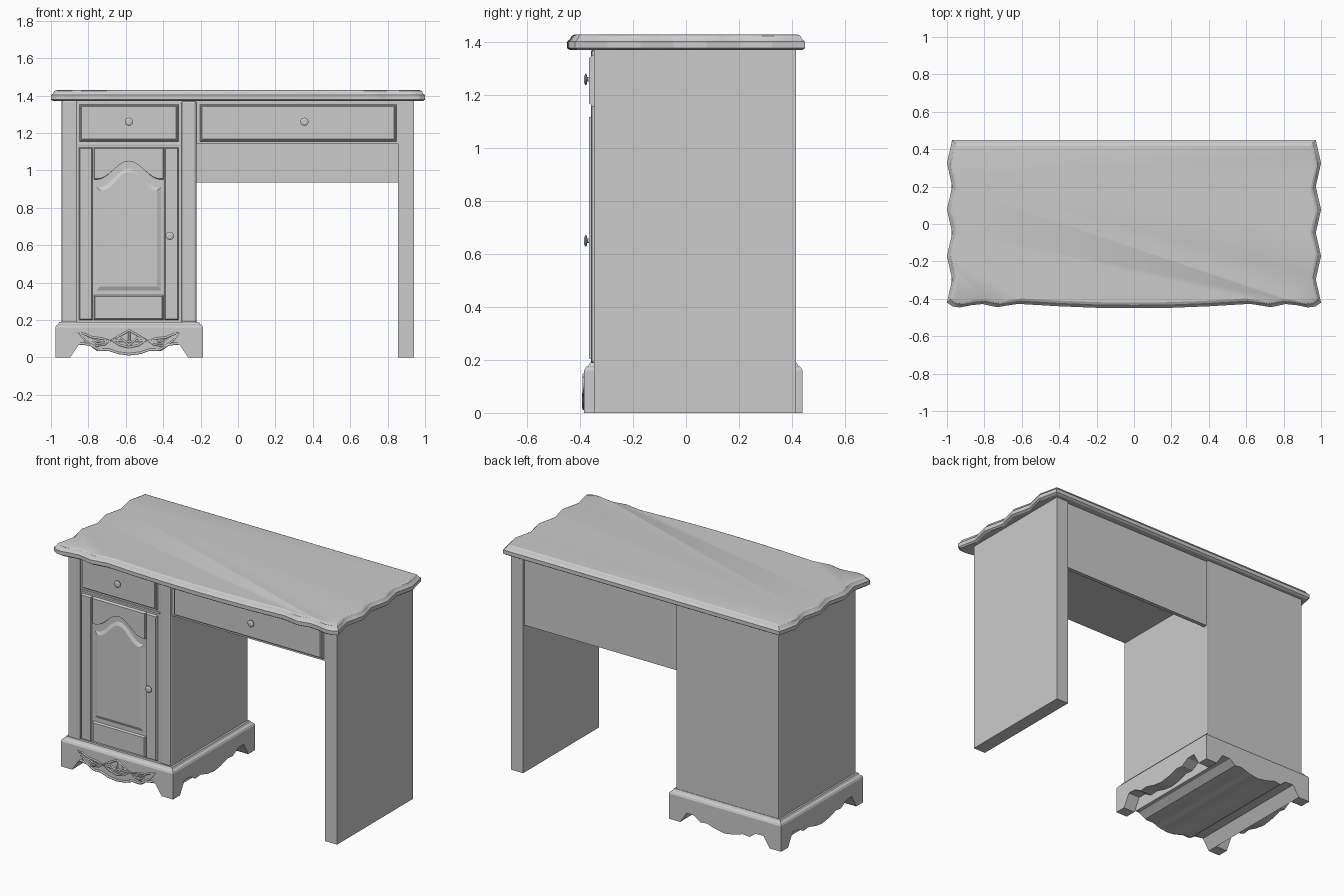
import bpy, bmesh
from math import cos, sin, pi, radians

if "Cube" in bpy.data.objects:
    bpy.data.objects.remove(bpy.data.objects["Cube"], do_unlink=True)

GREY = (0.6, 0.6, 0.6, 1)
mat = bpy.data.materials.new("plain grey")
mat.use_nodes = True
mat.diffuse_color = GREY
mat.node_tree.nodes["Principled BSDF"].inputs["Base Color"].default_value = GREY


def loft(name, rings, bevel=0.0, smooth=True):
    """Closed solid through equal-length rings of 3D points."""
    bm = bmesh.new()
    vs = [[bm.verts.new(p) for p in ring] for ring in rings]
    n = len(vs[0])
    for a, b in zip(vs, vs[1:]):
        for i in range(n):
            j = (i + 1) % n
            bm.faces.new((a[i], a[j], b[j], b[i]))
    bm.faces.new(vs[0][::-1])
    bm.faces.new(vs[-1])
    bmesh.ops.recalc_face_normals(bm, faces=bm.faces)
    me = bpy.data.meshes.new(name)
    bm.to_mesh(me)
    bm.free()
    me.materials.append(mat)
    ob = bpy.data.objects.new(name, me)
    bpy.context.collection.objects.link(ob)
    if bevel:
        m = ob.modifiers.new("edge", "BEVEL")
        m.width, m.segments = bevel, 2
    elif smooth:
        bpy.ops.object.select_all(action="DESELECT")
        ob.select_set(True)
        bpy.context.view_layer.objects.active = ob
        bpy.ops.object.shade_smooth_by_angle(angle=radians(25))
    return ob


def rect(x0, x1, y0, y1, z):
    return [(x0, y0, z), (x1, y0, z), (x1, y1, z), (x0, y1, z)]


def box(name, x0, x1, y0, y1, z0, z1, bevel=0.0):
    return loft(name, [rect(x0, x1, y0, y1, z0), rect(x0, x1, y0, y1, z1)], bevel)


def front_plate(name, pts, back, front, inset=0.0):
    """Plate in the xz plane, its front edge drawn in by inset."""
    xs, zs = [p[0] for p in pts], [p[1] for p in pts]
    cx, cz = (min(xs) + max(xs)) / 2, (min(zs) + max(zs)) / 2
    sx, sz = 1 - 2 * inset / (max(xs) - min(xs)), 1 - 2 * inset / (max(zs) - min(zs))
    return loft(name, [[(x, back, z) for x, z in pts],
                       [(cx + (x - cx) * sx, front, cz + (z - cz) * sz) for x, z in pts]])


def panel(name, x0, x1, z0, z1, back, front, inset=0.0):
    return front_plate(name, [(x0, z0), (x1, z0), (x1, z1), (x0, z1)], back, front, inset)


def knob(name, x, z, y):
    prof = [(0.009, 0.004), (0.009, -0.007), (0.022, -0.01), (0.022, -0.014), (0.012, -0.019)]
    loft(name, [[(x + r * cos(k * pi / 8), y + d, z + r * sin(k * pi / 8))
                 for k in range(16)] for r, d in prof])


# Wavy table top
side = []
for k in range(15):
    y = -0.42 + k * 0.0621
    side.append((0.986 + 0.014 * cos(pi * k / 2), y))
half_front = [(0.0, -0.45), (0.2, -0.448), (0.4, -0.44), (0.62, -0.427), (0.68, -0.436),
              (0.73, -0.445), (0.77, -0.437), (0.81, -0.428), (0.87, -0.434), (0.93, -0.446),
              (0.97, -0.441)]
right_half = half_front + side[:-1] + [(0.972, 0.45)]
outline = right_half + [(-x, y) for x, y in right_half[:0:-1]]
layers = [(1.37, 0.012), (1.378, 0), (1.402, 0), (1.41, 0.01), (1.424, 0.018), (1.43, 0.03)]
loft("table_top", [[(x * (1 - d), y * (1 - d / 0.45), z) for x, y in outline] for z, d in layers])

# Carcass
BACK, FRONT, FACE = 0.415, -0.347, -0.366
box("side_panel", 0.855, 0.94, FRONT, BACK, 0, 1.375)
box("cabinet_body", -0.943, -0.222, FRONT, BACK, 0.17, 1.375, 0.006)
box("drawer_housing", -0.225, 0.856, FRONT, 0.38, 1.145, 1.375)
box("back_panel", -0.225, 0.856, 0.375, 0.4, 0.935, 1.375)
box("outer_stile", -0.943, -0.86, -0.358, -0.33, 0.185, 1.372, 0.006)
box("inner_stile", -0.303, -0.222, -0.358, -0.33, 0.185, 1.372, 0.012)
box("divider_rail", -0.858, -0.305, -0.354, -0.33, 1.132, 1.145, 0.003)

# Drawer fronts: bevelled slab with a thin raised field
for name, x0, x1 in (("small_drawer", -0.852, -0.315), ("wide_drawer", -0.208, 0.85)):
    panel(name + "_front", x0, x1, 1.152, 1.357, FRONT + 0.01, -0.359, 0.008)
    panel(name + "_field", x0 + 0.012, x1 - 0.012, 1.164, 1.345, -0.358, FACE, 0.004)
    knob(name + "_knob", (x0 + x1) / 2 if x0 < -0.5 else 0.355, 1.26, FACE)

# Door: backing, stiles, arched rail, raised arched panel
DL, DR, CX = -0.85, -0.318, -0.584
panel("door_back", DL, DR, 0.2, 1.122, FRONT + 0.01, -0.354, 0.003)
panel("door_left_stile", DL, -0.777, 0.2, 1.122, -0.35, FACE, 0.005)
panel("door_right_stile", -0.393, DR, 0.2, 1.122, -0.35, FACE, 0.005)
panel("door_bottom_rail", -0.773, -0.397, 0.2, 0.335, -0.35, FACE, 0.008)


def arch(half, z, rise):
    ts = [k / 10 - 1 for k in range(21)]
    return [(CX + half * t, z + rise * (0.5 + 0.5 * cos(pi * min(1, abs(t) * 1.1)))) for t in ts]


front_plate("door_arched_rail", arch(0.188, 0.95, 0.1) + [(-0.396, 1.122), (-0.772, 1.122)],
            -0.35, FACE, 0.006)
front_plate("door_raised_panel", arch(0.182, 0.915, 0.105) + [(-0.402, 0.35), (-0.766, 0.35)],
            -0.35, -0.364, 0.03)
knob("door_knob", -0.365, 0.65, FACE)

# Plinth: moulded cap over scalloped skirts
PX0, PX1, PY0, PY1 = -0.977, -0.187, -0.385, 0.44
PCX = (PX0 + PX1) / 2


def plinth_ring(z, d):
    return rect(PX0 + d, PX1 - d, PY0 + d, PY1 - d, z)


loft("plinth_cap", [plinth_ring(z, d) for z, d in
                    ((0.13, 0), (0.16, 0), (0.172, 0.006), (0.178, 0.016), (0.19, 0.022))])


def scallop(half, foot, drop):
    """Skirt underside: feet at both ends, waves between, as (offset, height)."""
    w = half - foot
    h = [(half, 0), (w, 0), (w - 0.045, 0.068), (w - 0.1, 0.066), (w * 0.55, 0.035),
         (w * 0.4, 0.04), (w * 0.2, 0.02)]
    h = [(u, z + (drop if 0 < z else 0)) for u, z in h]
    return h + [(0, 0.01 + drop)] + [(-u, z) for u, z in h[::-1]]


front = [(PCX + u, z) for u, z in scallop(0.395, 0.08, 0.0)][1:-1]
front_plate("plinth_core", front + [(front[-1][0], 0.14), (front[0][0], 0.14)], PY1, PY0)
PCY = (PY0 + PY1) / 2
edge = scallop((PY1 - PY0) / 2, 0.07, 0.012)
edge = [(PCY + u, z) for u, z in edge] + [(PY0, 0.14), (PY1, 0.14)]
for name, x0, x1 in (("plinth_outer_skirt", PX0, PX0 + 0.08), ("plinth_inner_skirt", PX1 - 0.08, PX1)):
    loft(name, [[(x, y, z) for y, z in edge] for x in (x0, x1)])


# Carved ornament on the plinth front
def ribbon(name, paths, depth):
    cu = bpy.data.curves.new(name, "CURVE")
    cu.dimensions, cu.bevel_depth, cu.bevel_resolution = "3D", depth, 1
    for pts, closed in paths:
        for s in (1, -1):
            sp = cu.splines.new("POLY")
            sp.points.add(len(pts) - 1)
            for p, (u, z) in zip(sp.points, pts):
                p.co = (PCX + s * u, PY0, z, 1)
            sp.use_cyclic_u = closed
    cu.materials.append(mat)
    bpy.context.collection.objects.link(bpy.data.objects.new(name, cu))


wing = [(0.27, 0.132), (0.24, 0.126), (0.2, 0.108), (0.14, 0.1), (0.1, 0.09), (0.13, 0.07),
        (0.19, 0.06), (0.23, 0.085)]
leaf = [(0.22, 0.11), (0.17, 0.085), (0.11, 0.08), (0.17, 0.07)]
lens = [(0, 0.145), (0.04, 0.122), (0.095, 0.092), (0.05, 0.066), (0, 0.054)]
swag = [(0.26, 0.075), (0.21, 0.068), (0.16, 0.04), (0.11, 0.042), (0.06, 0.024), (0, 0.017)]
ribbon("carved_wings", [(wing, True), (leaf, True)], 0.006)
ribbon("carved_lens", [(lens, False), ([(0.045, 0.105), (0.0, 0.065)], False),
                       ([(0.0, 0.135), (0.0, 0.06)], False), ([(0.07, 0.09), (0.0, 0.085)], False)], 0.006)
ribbon("carved_swag", [(swag, False)], 0.007)
